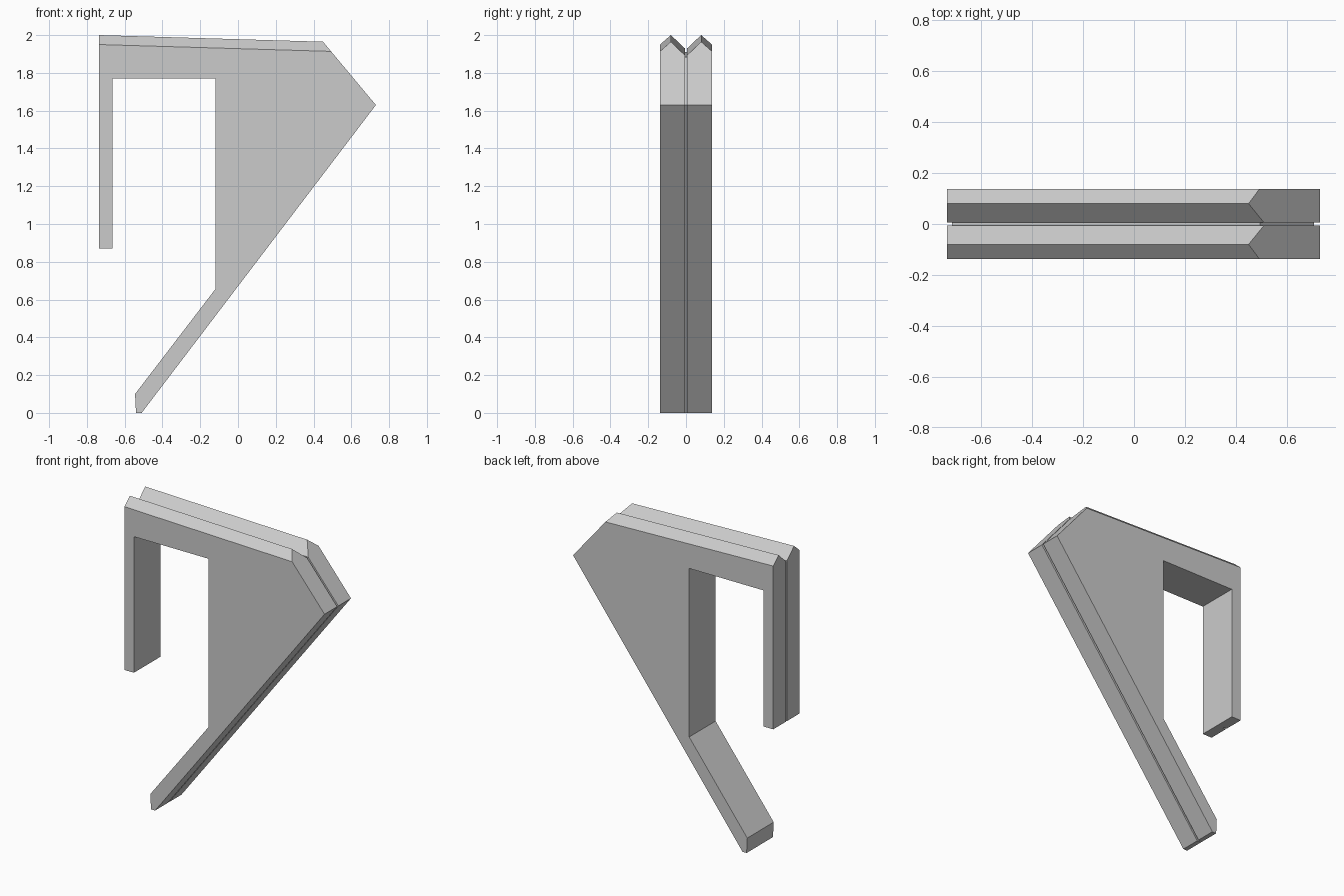
import bpy, bmesh

cube = bpy.data.objects.get("Cube")
if cube:
    bpy.data.objects.remove(cube)

# Single flat colour
grey = bpy.data.materials.new("light_grey")
grey.use_nodes = True
colour = (0.6, 0.6, 0.6, 1)
grey.diffuse_color = colour
grey.node_tree.nodes["Principled BSDF"].inputs["Base Color"].default_value = colour

# Inner outline: post, opening and slanted leg, shared by every section
OPENING = [(-0.665, 0.87), (-0.665, 1.77), (-0.12, 1.77), (-0.12, 0.655), (-0.545, 0.10)]
TOP_SLOPE = 0.035 / 1.185
END_SLOPE = 0.335 / 0.28


def plate_section(drop):
    """Outline of a plate whose sloping top edge is lowered by drop."""
    run = drop / (END_SLOPE - TOP_SLOPE)
    return ([(-0.735, 2.0 - drop), (-0.735, 0.87)] + OPENING +
            [(-0.54, 0.0), (-0.51, 0.0), (0.73, 1.63),
             (0.45 + run, 1.965 - END_SLOPE * run)])


def core_section():
    """Outline of the thin web recessed between the two plates."""
    return ([(-0.715, 1.91), (-0.715, 0.87)] + OPENING +
            [(-0.54, 0.0), (-0.523, 0.0), (0.707, 1.63), (0.495, 1.885)])


# Sections across the thickness: outer edge, ridge, groove lip, web, then mirrored
half = [(0.138, plate_section(0.05)), (0.08, plate_section(0)),
        (0.006, plate_section(0.07)), (0.006, core_section())]
sections = [(-y, s) for y, s in half] + half[::-1]

bm = bmesh.new()
rings = [[bm.verts.new((x, y, z)) for x, z in s] for y, s in sections]
for a, b in zip(rings, rings[1:]):
    for i in range(len(a)):
        j = (i + 1) % len(a)
        bm.faces.new((a[i], a[j], b[j], b[i]))
bm.faces.new(rings[0])
bm.faces.new(rings[-1])

# Merge the web into the plates where they are flush and tidy flat areas
bmesh.ops.remove_doubles(bm, verts=bm.verts, dist=0.0005)
bmesh.ops.dissolve_limit(bm, angle_limit=0.01, verts=bm.verts, edges=bm.edges)
bmesh.ops.recalc_face_normals(bm, faces=bm.faces)

mesh = bpy.data.meshes.new("bracket_frame")
bm.to_mesh(mesh)
bm.free()
mesh.materials.append(grey)
frame = bpy.data.objects.new("bracket_frame", mesh)
bpy.context.collection.objects.link(frame)
